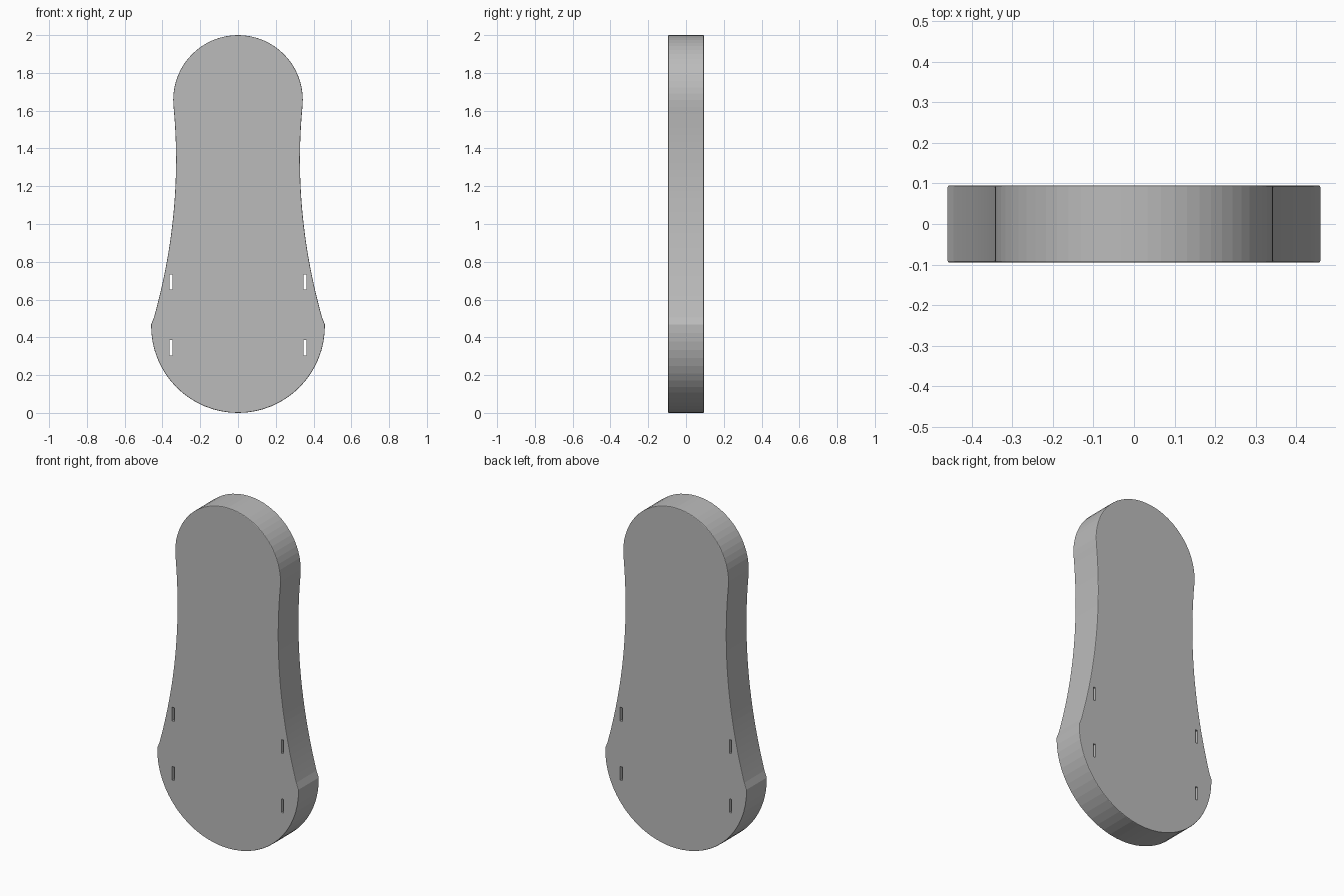
import bpy
import bmesh
from math import sin, cos, pi, radians

cube = bpy.data.objects.get("Cube")
if cube:
    bpy.data.objects.remove(cube)

grey = bpy.data.materials.new("plain_grey")
grey.use_nodes = True
colour = (0.5, 0.5, 0.5, 1)
grey.diffuse_color = colour
grey.node_tree.nodes["Principled BSDF"].inputs["Base Color"].default_value = colour

HALF_DEPTH = 0.095
STEPS = 32


def arc(radius, centre_z, start, end, steps):
    """Points on a circle, angles measured in degrees from +x."""
    angles = [radians(start + (end - start) * i / steps) for i in range(steps + 1)]
    return [(radius * cos(a), centre_z + radius * sin(a)) for a in angles]


def waist(z):
    """Half width of the concave flank."""
    return 0.328 + (z - 1.34) ** 2 / 5.95


# Right-hand outline: round base, concave flank, round top
base = arc(0.46, 0.46, -90, 1, STEPS // 2)
top = arc(0.343, 1.657, 0, 90, STEPS // 2)
low, high = base[-1][1], top[0][1]
flank = [(waist(z), z) for z in (low + (high - low) * i / STEPS for i in range(1, STEPS))]
half = base + flank + top
outline = half + [(-x, z) for x, z in reversed(half[1:-1])]

# Thick plate
bm = bmesh.new()
face = bm.faces.new([bm.verts.new((x, -HALF_DEPTH, z)) for x, z in outline])
new = bmesh.ops.extrude_face_region(bm, geom=[face])["geom"]
bmesh.ops.translate(bm, verts=[v for v in new if isinstance(v, bmesh.types.BMVert)],
                    vec=(0, 2 * HALF_DEPTH, 0))
bmesh.ops.recalc_face_normals(bm, faces=bm.faces)
mesh = bpy.data.meshes.new("plate")
bm.to_mesh(mesh)
bm.free()
mesh.materials.append(grey)
plate = bpy.data.objects.new("plate", mesh)
bpy.context.collection.objects.link(plate)

# Softened rim on the front and back
bevel = plate.modifiers.new("rim", 'BEVEL')
bevel.width = 0.004
bevel.segments = 2
bevel.limit_method = 'ANGLE'
bevel.angle_limit = radians(60)

# Four narrow strap slots cut right through
for side, x in (("left", 0.355), ("right", -0.355)):
    for level, z in (("lower", 0.345), ("upper", 0.693)):
        bpy.ops.mesh.primitive_cube_add(size=1, location=(x, 0, z))
        cutter = bpy.context.object
        cutter.name = f"{side}_{level}_slot_cutter"
        cutter.scale = (0.015, 0.5, 0.08)
        cutter.data.materials.append(grey)
        cutter.hide_render = True
        cutter.display_type = 'WIRE'
        cut = plate.modifiers.new(f"{side}_{level}_slot", 'BOOLEAN')
        cut.operation = 'DIFFERENCE'
        cut.solver = 'EXACT'
        cut.object = cutter
        cutter.hide_set(True)
